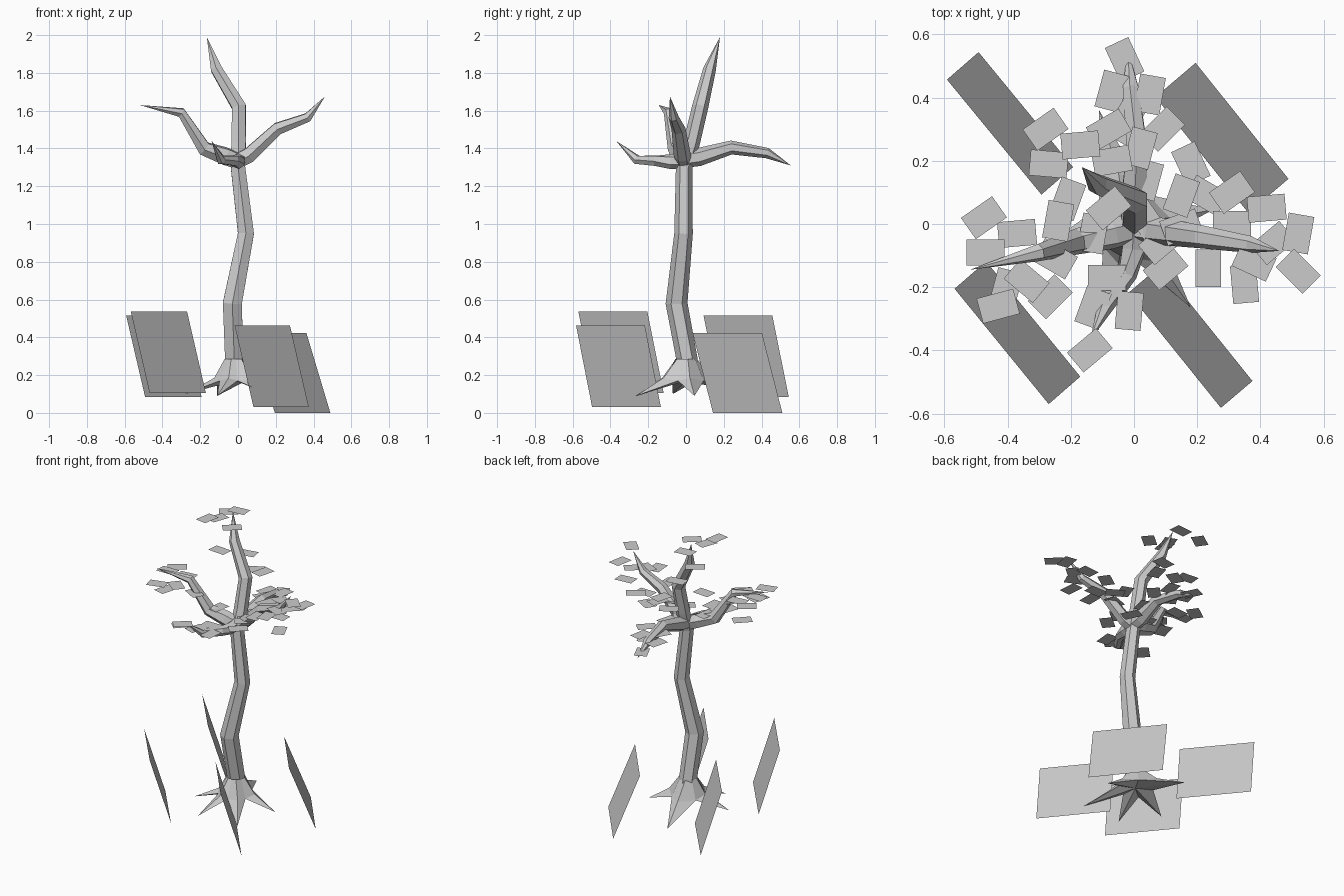
import bpy, bmesh, math, random
from mathutils import Vector

if "Cube" in bpy.data.objects:
    bpy.data.objects.remove(bpy.data.objects["Cube"])

random.seed(4)
grey = bpy.data.materials.new("plain_grey")
grey.diffuse_color = (0.6, 0.6, 0.6, 1)
grey.use_nodes = True
grey.node_tree.nodes["Principled BSDF"].inputs["Base Color"].default_value = grey.diffuse_color


def finish(bm, name):
    me = bpy.data.meshes.new(name)
    bm.to_mesh(me)
    bm.free()
    me.materials.append(grey)
    ob = bpy.data.objects.new(name, me)
    bpy.context.collection.objects.link(ob)
    return ob


def tube(name, path, sides=6):
    """Faceted tube through (x, y, z, radius) points; radius 0 makes a pointed tip."""
    bm = bmesh.new()
    pts = [Vector(p[:3]) for p in path]
    rings = []
    for i, p in enumerate(pts):
        r = path[i][3]
        if r == 0:
            rings.append([bm.verts.new(p)])
            continue
        a = (p - pts[i - 1]).normalized() if i else Vector()
        b = (pts[i + 1] - p).normalized() if i + 1 < len(pts) else Vector()
        q = Vector((0, 0, 1)).rotation_difference((a + b).normalized())
        ring = []
        for k in range(sides):
            t = math.tau * (k + 0.5) / sides
            ring.append(bm.verts.new(p + q @ Vector((r * math.cos(t), r * math.sin(t), 0))))
        rings.append(ring)
    for a, b in zip(rings, rings[1:]):
        for k in range(sides):
            n = (k + 1) % sides
            if len(b) == 1:
                bm.faces.new((a[k], a[n], b[0]))
            else:
                bm.faces.new((a[k], a[n], b[n], b[k]))
    bm.faces.new(rings[0][::-1])
    bmesh.ops.recalc_face_normals(bm, faces=bm.faces)
    return finish(bm, name)


# Trunk running on into the topmost limb
trunk = [(-0.018, 0.008, 0.255, 0.056), (-0.02, 0.005, 0.285, 0.056),
         (-0.03, -0.05, 0.58, 0.058), (0.042, -0.013, 0.95, 0.049),
         (0, -0.01, 1.30, 0.044), (0.003, 0.03, 1.43, 0.044), (0.005, 0.075, 1.62, 0.043),
         (-0.115, 0.125, 1.82, 0.034), (-0.165, 0.18, 1.99, 0)]
tube("trunk", trunk)

# Side limbs
limbs = {
    "left_limb": [(0.01, -0.01, 1.33, 0.045), (-0.07, -0.03, 1.36, 0.05),
                  (-0.18, -0.055, 1.40, 0.042), (-0.30, -0.09, 1.59, 0.028),
                  (-0.52, -0.145, 1.63, 0)],
    "right_limb": [(-0.01, -0.01, 1.33, 0.045), (0.06, -0.02, 1.365, 0.045),
                   (0.21, -0.04, 1.505, 0.037), (0.37, -0.065, 1.565, 0.027),
                   (0.46, -0.085, 1.675, 0)],
    "back_limb": [(0, -0.02, 1.34, 0.045), (0, 0.07, 1.355, 0.048),
                  (0.01, 0.24, 1.405, 0.037), (-0.01, 0.43, 1.375, 0.028),
                  (-0.02, 0.555, 1.31, 0)],
    "front_limb": [(0, 0.01, 1.34, 0.045), (0, -0.08, 1.33, 0.04),
                   (-0.02, -0.16, 1.335, 0.03), (-0.09, -0.26, 1.34, 0.026),
                   (-0.14, -0.37, 1.44, 0)],
}
for name, path in limbs.items():
    tube(name, path)

# Webbed foot: root tips with ridges on top and shallow valleys between them
tips = [Vector(t) for t in ((-0.28, -0.07, 0.10), (-0.11, -0.28, 0.09), (0.18, -0.265, 0.09),
                            (0.25, 0.045, 0.09), (-0.11, 0.36, 0.09))]
angles = [math.atan2(t.y, t.x) % math.tau for t in tips]
order = sorted(range(len(tips)), key=lambda i: angles[i])
bm = bmesh.new()


def polar(angle, r, z):
    return bm.verts.new((r * math.cos(angle) - 0.015, r * math.sin(angle), z))


under = bm.verts.new((-0.01, 0, 0.17))
spokes = []
for n, i in enumerate(order):
    a = angles[i]
    step = (angles[order[(n + 1) % len(order)]] - a) % math.tau
    ridge = bm.verts.new((tips[i].x * 0.45, tips[i].y * 0.45, 0.185))
    spokes.append((polar(a, 0.058, 0.285), ridge, bm.verts.new(tips[i]),
                   polar(a + step / 2, 0.058, 0.285), polar(a + step / 2, 0.11, 0.17)))
for n, (top, ridge, tip, mid, valley) in enumerate(spokes):
    mid0, valley0 = spokes[n - 1][3:]
    for f in ((top, ridge, valley, mid), (top, mid0, valley0, ridge), (ridge, tip, valley),
              (ridge, valley0, tip), (under, valley, tip), (under, tip, valley0)):
        bm.faces.new(f)
bmesh.ops.recalc_face_normals(bm, faces=bm.faces)
finish(bm, "root_foot")

# Four leaning ground panels: top edge ends, top and bottom height, shift down to the lower edge
panels = [((-0.592, 0.457), (-0.293, 0.093), 0.515, 0.085, (0.10, 0.087)),
          ((-0.568, -0.205), (-0.27, -0.57), 0.538, 0.105, (0.10, 0.087)),
          ((-0.018, -0.218), (0.275, -0.582), 0.463, 0.03, (0.10, 0.085)),
          ((0.068, 0.402), (0.362, 0.035), 0.423, 0.0, (0.127, 0.108))]
for i, (a, b, top, low, s) in enumerate(panels):
    bm = bmesh.new()
    corners = [(*a, top), (*b, top), (b[0] + s[0], b[1] + s[1], low), (a[0] + s[0], a[1] + s[1], low)]
    bm.faces.new([bm.verts.new(c) for c in reversed(corners)])
    bm.normal_update()
    finish(bm, f"panel_{i + 1}")


def card(bm, x, y, z, turn):
    t = math.radians(turn)
    u = Vector((math.cos(t), math.sin(t), 0)) * 0.06
    v = Vector((-math.sin(t), math.cos(t), 0)) * 0.041
    c = Vector((x, y, z))
    bm.faces.new([bm.verts.new(p) for p in (c - u - v, c + u - v, c + u + v, c - u + v)])


# Leaf cards with their own height: x, y, z, turn in degrees
crown = [(-.17, .25, 1.965, 5), (-.28, .30, 1.91, 35), (-.24, .01, 1.985, 80),
         (-.21, .08, 1.97, 70), (-.08, .05, 1.95, 40), (-.27, .19, 1.69, 175),
         (-.07, .20, 1.72, 10), (-.08, .30, 1.57, 30), (.02, .24, 1.60, 75),
         (-.265, -.23, 1.34, 45), (.18, .19, 1.26, 115)]

# Leaf cards lying close to the nearest limb: x, y, turn in degrees
cards = [(-.03, .52, 115), (-.07, .42, 75), (.05, .41, 80), (.09, .30, 45),
         (-.03, .32, 60), (.04, .14, 75), (.15, .09, 70), (-.13, -.03, 80),
         (.04, .01, 125), (.23, .09, 150), (.31, .10, 35), (.42, .05, 5), (.52, -.03, 80),
         (.31, 0, 0), (.44, -.06, 40), (.52, -.15, 135), (.38, -.12, 155), (.35, -.19, 95),
         (.235, -.14, 90), (.085, -.06, 40), (.15, -.01, 20), (-.475, .02, 35), (-.37, -.03, 5),
         (-.47, -.09, 0), (-.25, -.11, 150), (-.405, -.205, 75), (-.34, -.18, 140),
         (-.43, -.26, 15), (-.085, -.17, 0), (-.13, -.265, 70), (-.015, -.275, 85),
         (-.14, -.40, 40), (.10, -.14, 40)]
samples = []
for path in limbs.values():
    for p, q in zip(path, path[1:]):
        samples += [Vector(p[:3]).lerp(Vector(q[:3]), t / 6) for t in range(7)]
bm = bmesh.new()
for c in crown:
    card(bm, *c)
for x, y, turn in cards:
    near = min(samples, key=lambda s: math.hypot(s.x - x, s.y - y))
    lift = random.uniform(-0.08, 0.0) if abs(x) > 0.2 else random.uniform(0.0, 0.05)
    card(bm, x, y, near.z + lift, turn)
finish(bm, "leaf_cards")
